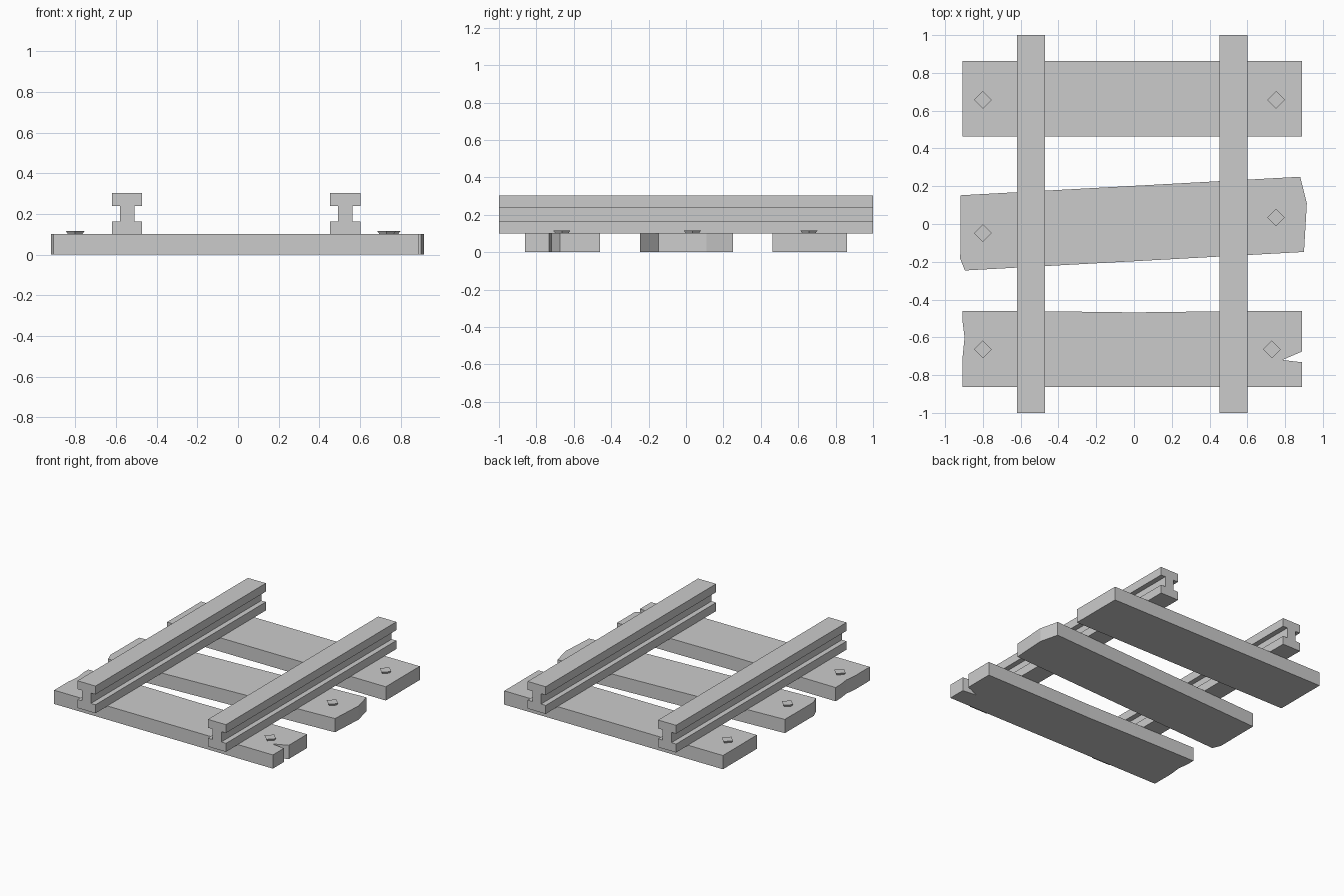
import bpy, bmesh
from mathutils import Matrix

if "Cube" in bpy.data.objects:
    bpy.data.objects.remove(bpy.data.objects["Cube"])


def finish(bm, name):
    bmesh.ops.recalc_face_normals(bm, faces=bm.faces)
    mesh = bpy.data.meshes.new(name)
    bm.to_mesh(mesh)
    bm.free()
    ob = bpy.data.objects.new(name, mesh)
    bpy.context.collection.objects.link(ob)
    return ob


def extrude(name, points, vec):
    """Extrude a closed outline of 3D points along vec."""
    bm = bmesh.new()
    face = bm.faces.new([bm.verts.new(p) for p in points])
    new = bmesh.ops.extrude_face_region(bm, geom=[face], use_keep_orig=True)
    bmesh.ops.translate(bm, vec=vec, verts=[g for g in new["geom"] if isinstance(g, bmesh.types.BMVert)])
    return finish(bm, name)


# Rails: I-shaped section, half outline mirrored
half = [(0.074, 0.10), (0.074, 0.163), (0.036, 0.163),
        (0.036, 0.24), (0.074, 0.24), (0.074, 0.302)]
section = half + [(-x, z) for x, z in reversed(half)]
for name, cx in (("left_rail", -0.545), ("right_rail", 0.527)):
    extrude(name, [(cx + x, -1, z) for x, z in section], (0, 2, 0))

# Sleepers: plank outlines, the front two weathered
sleepers = {
    "back_sleeper": [(-0.907, 0.463), (0.89, 0.463), (0.89, 0.862), (-0.907, 0.862)],
    "middle_sleeper": [(-0.918, 0.152), (-0.92, -0.185), (-0.895, -0.246), (0.9, -0.148),
                       (0.915, 0.11), (0.88, 0.25)],
    "front_sleeper": [(-0.907, -0.862), (0.89, -0.862), (0.89, -0.732), (0.785, -0.72),
                      (0.89, -0.675), (0.89, -0.46), (0.4, -0.463), (0, -0.468),
                      (-0.4, -0.463), (-0.907, -0.46), (-0.907, -0.52), (-0.897, -0.6),
                      (-0.907, -0.7)],
}
for name, outline in sleepers.items():
    extrude(name, [(x, y, 0) for x, y in outline], (0, 0, 0.102))

# Bolts: four-sided heads flaring upwards
bolts = [(-0.8, 0.657), (0.752, 0.657), (-0.8, -0.048),
         (0.752, 0.034), (-0.8, -0.664), (0.73, -0.664)]
for i, (x, y) in enumerate(bolts):
    bm = bmesh.new()
    bmesh.ops.create_cone(bm, cap_ends=True, segments=4, radius1=0.034, radius2=0.047,
                          depth=0.018, matrix=Matrix.Translation((x, y, 0.108)))
    finish(bm, f"bolt_{i + 1}")
